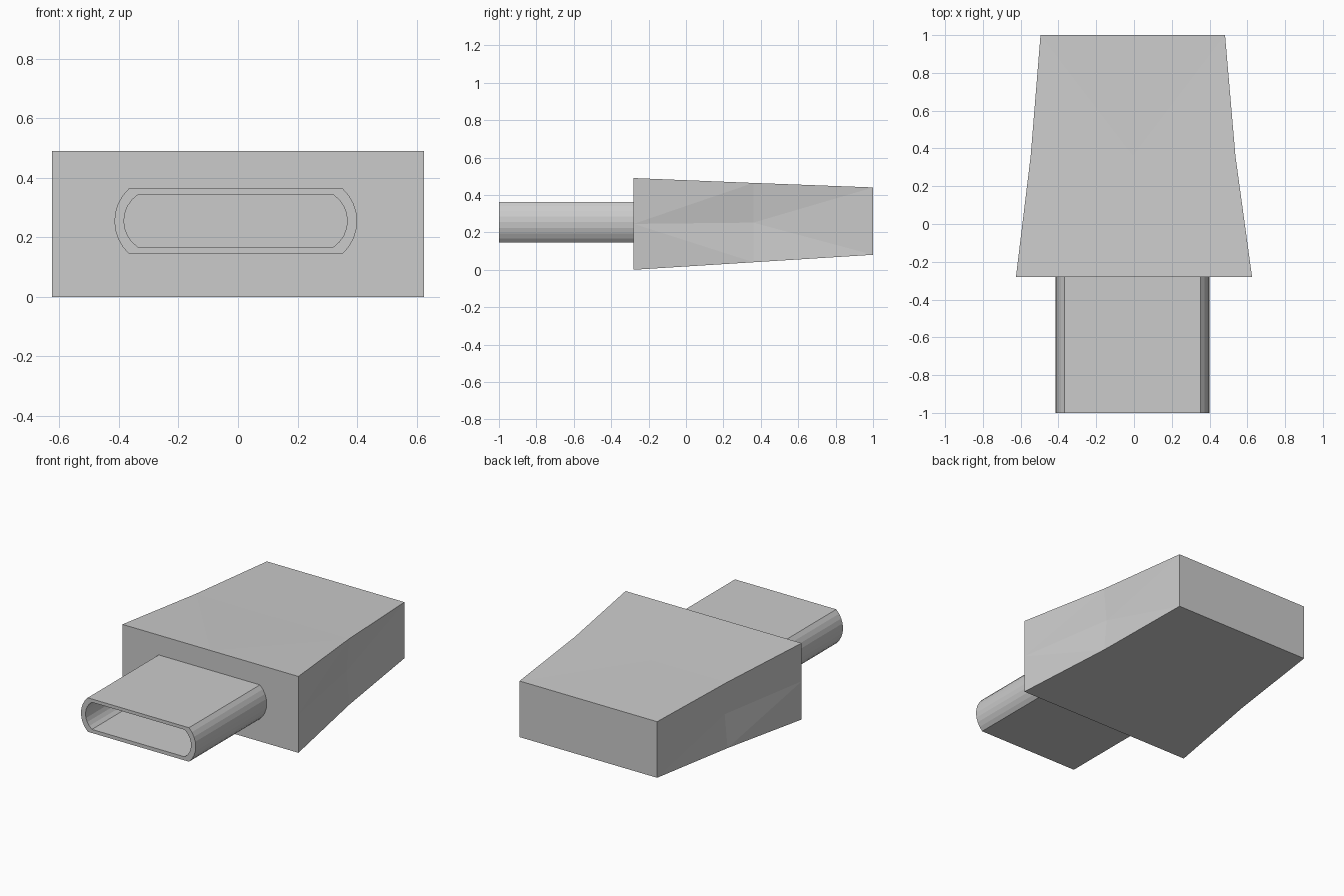
import bpy
import bmesh
import math

cube = bpy.data.objects.get("Cube")
if cube:
    bpy.data.objects.remove(cube, do_unlink=True)

grey = bpy.data.materials.new("light grey")
grey.use_nodes = True
grey.diffuse_color = (0.6, 0.6, 0.6, 1)
grey.node_tree.nodes["Principled BSDF"].inputs["Base Color"].default_value = grey.diffuse_color


def finish(bm, name):
    bmesh.ops.recalc_face_normals(bm, faces=bm.faces)
    mesh = bpy.data.meshes.new(name)
    bm.to_mesh(mesh)
    bm.free()
    mesh.materials.append(grey)
    obj = bpy.data.objects.new(name, mesh)
    bpy.context.collection.objects.link(obj)
    return obj


def ring(bm, points, y):
    return [bm.verts.new((x, y, z)) for x, z in points]


def section(left, right, low, high, pinch):
    """Rectangle with side midpoints, each drawn inwards by its pinch."""
    cx, cz = (left + right) / 2, (low + high) / 2
    px, pz = pinch
    return [(left, low), (cx, low + pz), (right, low), (right - px, cz),
            (right, high), (cx, high - pz), (left, high), (left + px, cz)]


def slot(left, right, low, high, bulge, steps=8):
    """Flat top and bottom with shallow circular arcs at both ends."""
    half, cz = (high - low) / 2, (low + high) / 2
    radius = (half * half + bulge * bulge) / (2 * bulge)
    spread = math.asin(half / radius)
    points = []
    for centre, turn in ((right - radius, 0), (left + radius, math.pi)):
        for i in range(steps + 1):
            a = turn + spread * (2 * i / steps - 1)
            points.append((centre + radius * math.cos(a), cz + radius * math.sin(a)))
    return points


# Tapered housing with slightly pinched, triangulated sides
bm = bmesh.new()
front = ring(bm, section(-0.625, 0.625, 0, 0.49, (0, 0)), -0.28)
middle = ring(bm, section(-0.547, 0.537, 0.04, 0.464, (0.02, 0.003)), 0.36)
back = ring(bm, section(-0.495, 0.482, 0.08, 0.44, (0, 0)), 1)
for near, far in ((front, middle), (middle, back)):
    for i in range(8):
        j = (i + 1) % 8
        mid, corner = (i, j) if i % 2 else (j, i)
        bm.faces.new((near[mid], near[corner], far[corner]))
        bm.faces.new((near[mid], far[corner], far[mid]))
bm.faces.new(front)
bm.faces.new(back)
finish(bm, "housing")

# Hollow plug shell
bm = bmesh.new()
outer = slot(-0.415, 0.4, 0.145, 0.363, 0.048)
inner = slot(-0.383, 0.367, 0.168, 0.342, 0.046)
loops = [ring(bm, outer, -0.28), ring(bm, outer, -1),
         ring(bm, inner, -1), ring(bm, inner, -0.28)]
count = len(outer)
for a, b in zip(loops, loops[1:] + loops[:1]):
    for i in range(count):
        j = (i + 1) % count
        bm.faces.new((a[i], a[j], b[j], b[i]))
finish(bm, "plug_shell")
